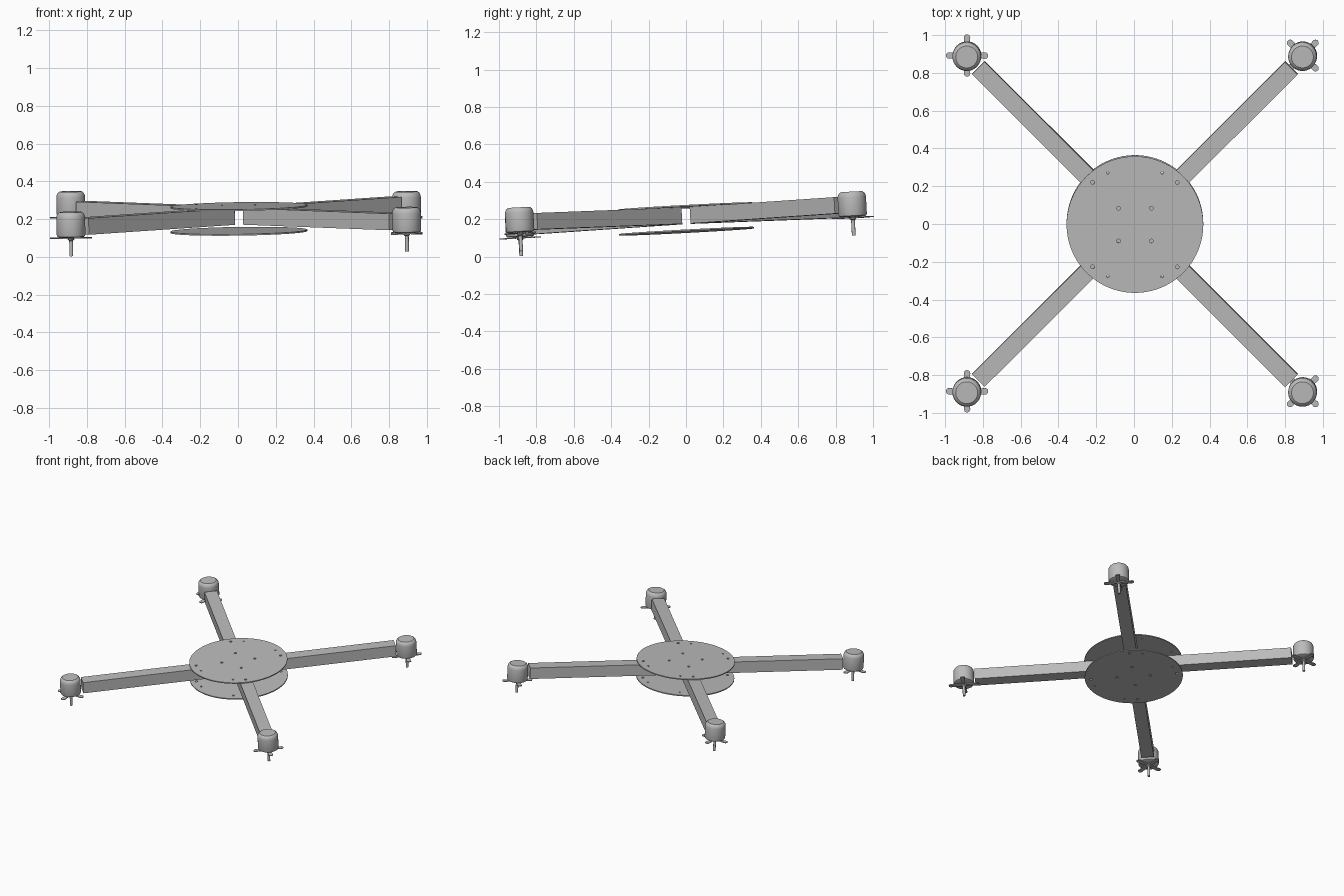
import bpy, bmesh
from math import sin, cos, pi, radians
from mathutils import Matrix, Vector

cube = bpy.data.objects.get("Cube")
if cube:
    bpy.data.objects.remove(cube)

grey = bpy.data.materials.new("plain_grey")
grey.use_nodes = True
COLOUR = (0.5, 0.5, 0.5, 1)
grey.diffuse_color = COLOUR
grey.node_tree.nodes["Principled BSDF"].inputs["Base Color"].default_value = COLOUR

# The whole frame leans slightly, back and left higher
LEAN = Matrix.Rotation(0.053, 4, 'X') @ Matrix.Rotation(-0.015, 4, 'Y')


def placed(x, y, z):
    return Matrix.Translation((x, y, z)) @ LEAN


def add(name, mesh, matrix, smooth=False):
    obj = bpy.data.objects.new(name, mesh)
    bpy.context.collection.objects.link(obj)
    obj.matrix_world = matrix
    mesh.materials.clear()
    mesh.materials.append(grey)
    if smooth:
        bpy.ops.object.select_all(action='DESELECT')
        obj.select_set(True)
        bpy.context.view_layer.objects.active = obj
        bpy.ops.object.shade_smooth_by_angle(angle=radians(35))
    return obj


def finish(bm, name):
    bmesh.ops.remove_doubles(bm, verts=bm.verts, dist=1e-5)
    bmesh.ops.recalc_face_normals(bm, faces=bm.faces)
    mesh = bpy.data.meshes.new(name)
    bm.to_mesh(mesh)
    bm.free()
    return mesh


def lathe(name, profile, steps=40):
    bm = bmesh.new()
    verts = [bm.verts.new((r, 0, z)) for r, z in profile]
    edges = [bm.edges.new(pair) for pair in zip(verts, verts[1:])]
    bmesh.ops.spin(bm, geom=verts + edges, cent=(0, 0, 0), axis=(0, 0, 1),
                   angle=2 * pi, steps=steps)
    return finish(bm, name)


# Round plates with screw holes, drawn as filled outlines
def plate_mesh(thickness):
    curve = bpy.data.curves.new("plate_outline", 'CURVE')
    curve.dimensions = '2D'
    curve.fill_mode = 'BOTH'
    curve.extrude = thickness / 2

    def circle(x, y, r, n):
        spline = curve.splines.new('POLY')
        spline.points.add(n - 1)
        for i, point in enumerate(spline.points):
            a = 2 * pi * i / n
            point.co = (x + r * cos(a), y + r * sin(a), 0, 1)
        spline.use_cyclic_u = True

    circle(0, 0, 0.362, 96)
    for sx in (-1, 1):
        for sy in (-1, 1):
            for x, y, r in ((0.087, 0.087, 0.010), (0.224, 0.224, 0.010),
                            (0.144, 0.275, 0.007)):
                circle(sx * x, sy * y, r, 12)
    temp = bpy.data.objects.new("plate_outline", curve)
    bpy.context.collection.objects.link(temp)
    deps = bpy.context.evaluated_depsgraph_get()
    mesh = bpy.data.meshes.new_from_object(temp.evaluated_get(deps))
    bpy.data.objects.remove(temp)
    bm = bmesh.new()
    bm.from_mesh(mesh)
    return finish(bm, "plate")


add("top_plate", plate_mesh(0.008), placed(0.005, -0.003, 0.267), True)
add("bottom_plate", plate_mesh(0.008), placed(0.005, 0.003, 0.136), True)


# Box-section arms, from near the middle out to each motor
def arm_mesh(start=0.078, end=1.172, width=0.094, height=0.088):
    bm = bmesh.new()
    bmesh.ops.create_cube(bm, size=1)
    for v in bm.verts:
        v.co = Vector(((start + end) / 2 + v.co.x * (end - start),
                       v.co.y * width, v.co.z * height))
    return finish(bm, "arm")


# Four flat blades with round tips, around a small hub
def propeller_mesh(reach=0.112, half=0.017, thickness=0.006):
    bm = bmesh.new()
    for k in range(4):
        tip = [(reach - half + half * cos(a), half * sin(a))
               for a in (pi * (i / 10 - 0.5) for i in range(11))]
        outline = [(0.0, half * 0.6)] + [(0.0, -half * 0.6)] + tip
        face = bm.faces.new([bm.verts.new((x, y, -thickness / 2)) for x, y in outline])
        out = bmesh.ops.extrude_face_region(bm, geom=[face])
        top = [g for g in out["geom"] if isinstance(g, bmesh.types.BMVert)]
        bmesh.ops.translate(bm, verts=top, vec=(0, 0, thickness))
        bmesh.ops.rotate(bm, verts=bm.verts, cent=(0, 0, 0),
                         matrix=Matrix.Rotation(pi / 2, 3, 'Z'))
    bmesh.ops.recalc_face_normals(bm, faces=bm.faces)
    mesh = bpy.data.meshes.new("propeller")
    bm.to_mesh(mesh)
    bm.free()
    return mesh


BODY = [(0, 0.005), (0.066, 0.005), (0.073, 0.009), (0.076, 0.018), (0.076, 0.108),
        (0.074, 0.120), (0.068, 0.131), (0.058, 0.138), (0, 0.138)]
SHAFT = [(0, 0.01), (0.018, 0.01), (0.018, -0.008), (0.010, -0.014),
         (0.010, -0.096), (0, -0.096)]

# Corner name, motor position, propeller turn, arm heading
CORNERS = [("back_left", 0.894, 0.892, 0.209, 45, 45),
           ("back_right", -0.884, 0.892, 0.209, 0, 135),
           ("front_right", -0.884, -0.886, 0.100, 0, 225),
           ("front_left", 0.894, -0.886, 0.125, 45, 315)]

for corner, x, y, z, turn, heading in CORNERS:
    add(corner + "_arm", arm_mesh(),
        placed(0.005, 0, 0.219) @ Matrix.Rotation(radians(heading), 4, 'Z'))
    hub = placed(x, y, z)
    add(corner + "_motor", lathe("motor", BODY), hub, True)
    add(corner + "_shaft", lathe("shaft", SHAFT, 16), hub, True)
    add(corner + "_propeller", propeller_mesh(),
        hub @ Matrix.Rotation(radians(turn), 4, 'Z'), True)
